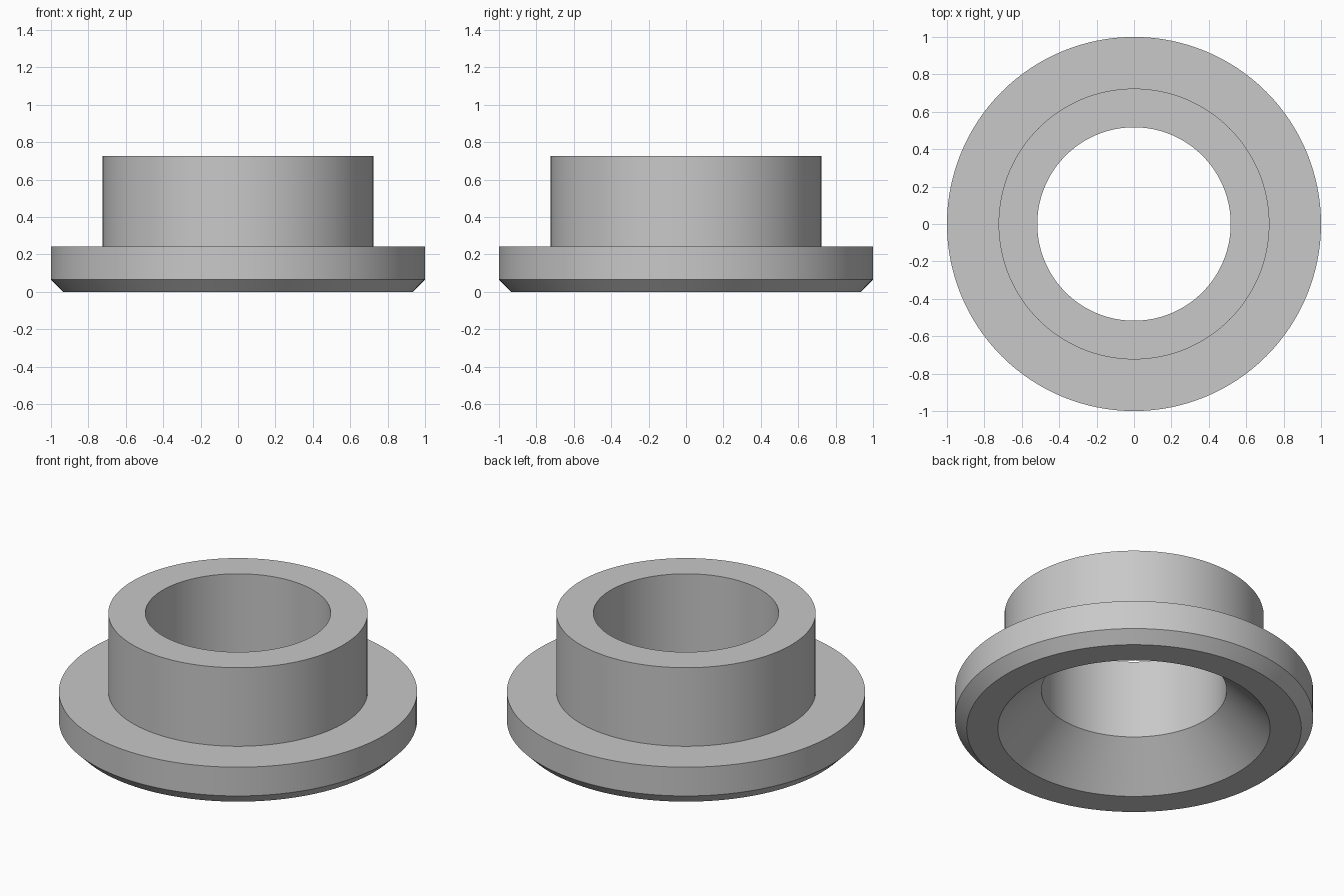
import bpy, bmesh, math

cube = bpy.data.objects.get("Cube")
if cube:
    bpy.data.objects.remove(cube, do_unlink=True)

SEGMENTS = 128

# Closed (radius, height) section of the flanged bushing
FLANGE_TOP = 0.243
TOP = 0.727
BORE, COLLAR = 0.517, 0.724
section = [
    (0.934, 0), (1, 0.066),                    # outer chamfer
    (1, FLANGE_TOP), (COLLAR, FLANGE_TOP),     # flange
    (COLLAR, TOP), (BORE, TOP),                # collar
    (BORE, FLANGE_TOP), (0.76, 0),             # bore and countersink
]

grey = bpy.data.materials.new("plain_grey")
grey.use_nodes = True
colour = (0.58, 0.58, 0.58, 1)
grey.diffuse_color = colour
grey.node_tree.nodes["Principled BSDF"].inputs["Base Color"].default_value = colour

# Revolve the section around z
bm = bmesh.new()
verts = [bm.verts.new((r, 0, z)) for r, z in section]
edges = [bm.edges.new((v, verts[(i + 1) % len(verts)])) for i, v in enumerate(verts)]
bmesh.ops.spin(bm, geom=verts + edges, cent=(0, 0, 0), axis=(0, 0, 1),
               angle=math.tau, steps=SEGMENTS, use_merge=True)
bmesh.ops.remove_doubles(bm, verts=bm.verts[:], dist=0.0001)
bmesh.ops.recalc_face_normals(bm, faces=bm.faces[:])

mesh = bpy.data.meshes.new("flanged_bushing")
bm.to_mesh(mesh)
bm.free()
mesh.materials.append(grey)
bushing = bpy.data.objects.new("flanged_bushing", mesh)
bpy.context.collection.objects.link(bushing)

# Smooth round walls with crisp rims
bpy.ops.object.select_all(action='DESELECT')
bushing.select_set(True)
bpy.context.view_layer.objects.active = bushing
bpy.ops.object.shade_smooth_by_angle(angle=math.radians(30))
